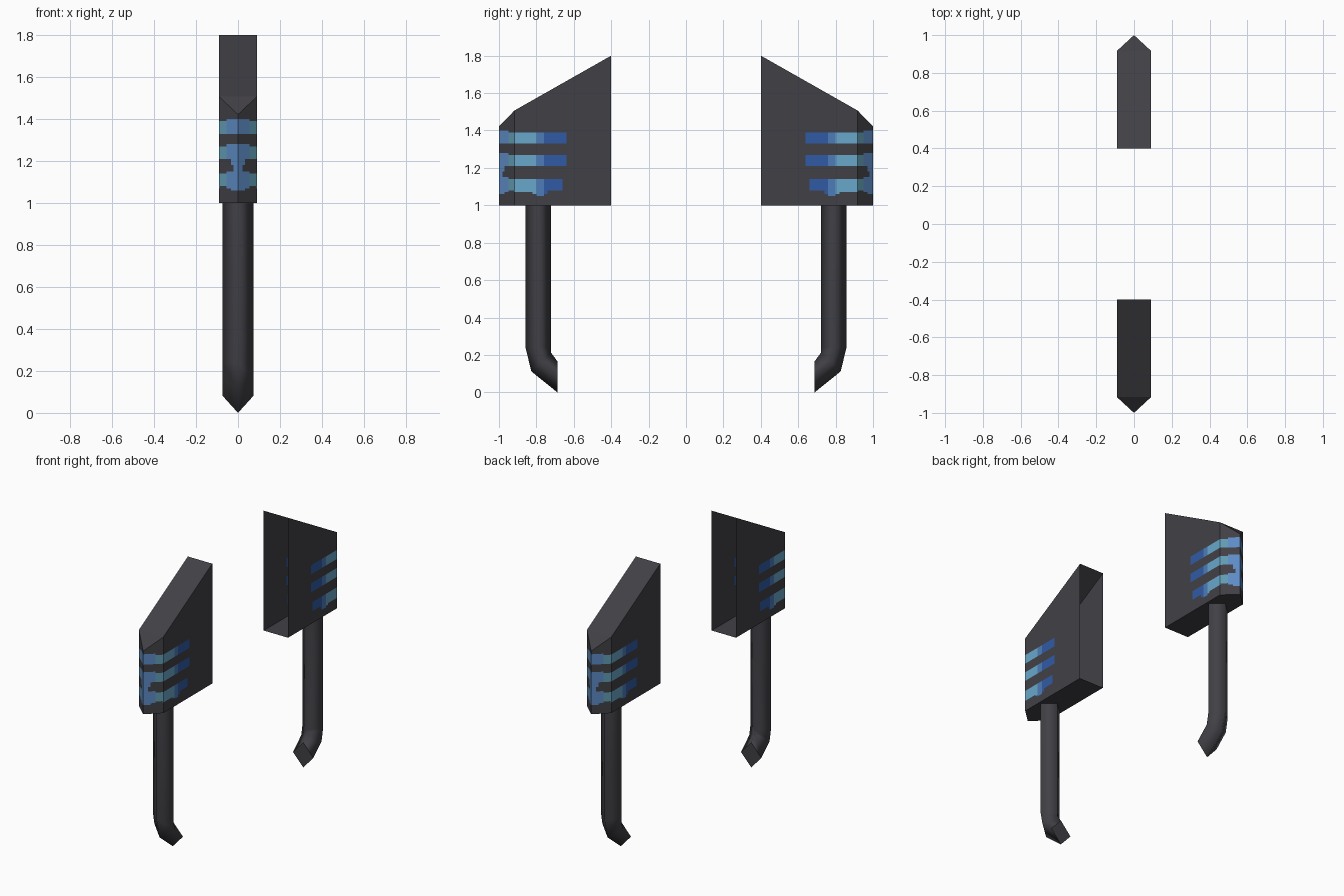
import bpy, bmesh
from mathutils import Vector

if "Cube" in bpy.data.objects:
    bpy.data.objects.remove(bpy.data.objects["Cube"])


def material(name, rgb):
    m = bpy.data.materials.new(name)
    m.diffuse_color = (*rgb, 1)
    m.use_nodes = True
    m.node_tree.nodes["Principled BSDF"].inputs["Base Color"].default_value = m.diffuse_color
    return m


MATS = [
    material("charcoal", (0.053, 0.051, 0.060)),
    material("deep blue", (0.030, 0.105, 0.380)),
    material("mid blue", (0.075, 0.200, 0.480)),
    material("sky blue", (0.140, 0.390, 0.600)),
    material("teal blue", (0.120, 0.330, 0.450)),
    material("nose blue", (0.110, 0.260, 0.560)),
]


def finish(bm, name):
    """Make the object, mirrored front to back."""
    me = bpy.data.meshes.new(name)
    bm.to_mesh(me)
    bm.free()
    for m in MATS:
        me.materials.append(m)
    ob = bpy.data.objects.new(name, me)
    bpy.context.collection.objects.link(ob)
    mod = ob.modifiers.new("mirror", 'MIRROR')
    mod.use_axis = (False, True, False)
    mod.use_mirror_merge = False
    return ob


def stripe_colour(x, y, z):
    """Material index of a point on the pod walls."""
    x = abs(x)
    # hourglass joining the two lower stripes across the nose
    if y > 0.918 and 1.06 < z < 1.22:
        if x < 0.022 + 0.35 * abs(z - 1.165) and (z > 1.08 or x < 0.03):
            return 5
    for i, mid in enumerate((1.362, 1.242, 1.110)):
        low, high = mid - 0.030, mid + 0.030
        if 0.77 < y < 0.92:
            low -= 0.006
        if x < 0.05:
            high += 0.008
            low -= 0.006
        if i == 2 and 0.745 < y < 0.82:          # drip under the lowest stripe
            low -= 0.032 if 0.76 < y < 0.80 else 0.018
        if i == 2 and y < 0.655:
            return 0
        if low < z < high and y > 0.64:
            if y < 0.76:
                return 1
            if y < 0.80:
                return 2
            if y < 0.918:
                return 3
            return 4 if x > 0.05 else 5
    return 0


# Pod: hollow wedge with a pointed nose, open on its inner side
W, Y0, Y1 = 0.09, 0.40, 0.917
plan = [(-W, Y0, 1.80), (-W, Y1, 1.507), (0, 1.0, 1.422), (W, Y1, 1.507), (W, Y0, 1.80)]
bm = bmesh.new()
lo = [bm.verts.new((x, y, 1.0)) for x, y, z in plan]
hi = [bm.verts.new(p) for p in plan]
for i in range(4):
    bm.faces.new((lo[i], hi[i], hi[i + 1], lo[i + 1]))
bm.faces.new(lo)
bm.faces.new((hi[0], hi[4], hi[3], hi[1]))
bm.faces.new((hi[1], hi[3], hi[2]))


# Cut the walls finely so the painted stripes follow face edges
def cut(co, no):
    walls = [f for f in bm.faces if abs(f.normal.z) < 0.1]
    geom = walls + list({e for f in walls for e in f.edges}) + list({v for f in walls for v in f.verts})
    bmesh.ops.bisect_plane(bm, geom=geom, plane_co=co, plane_no=no, dist=1e-5)
    bm.normal_update()


bm.normal_update()
for k in range(37):
    cut(Vector((0, 0, 1.05 + k * 0.01)), Vector((0, 0, 1)))
for k in range(36):
    cut(Vector((0, 0.64 + k * 0.01, 0)), Vector((0, 1, 0)))
for f in bm.faces:
    if abs(f.normal.z) < 0.1:
        f.material_index = stripe_colour(*f.calc_center_median())
finish(bm, "pod")

# Leg: diamond-section strut that bends inward at the foot
rings = [  # outer y, z, inner y, z
    (0.858, 1.000, 0.722, 1.000),
    (0.858, 0.240, 0.722, 0.240),
    (0.827, 0.112, 0.722, 0.213),
    (0.688, 0.000, 0.688, 0.166),
]
bm = bmesh.new()
loops = []
for oy, oz, iy, iz in rings:
    my, mz = (oy + iy) / 2, (oz + iz) / 2
    loops.append([bm.verts.new(p) for p in
                  ((0, oy, oz), (0.075, my, mz), (0, iy, iz), (-0.075, my, mz))])
for a, b in zip(loops, loops[1:]):
    for i in range(4):
        j = (i + 1) % 4
        bm.faces.new((a[i], a[j], b[j], b[i])).smooth = True
cap = bm.faces.new(loops[-1])
bmesh.ops.recalc_face_normals(bm, faces=bm.faces[:])
for e in cap.edges:
    e.smooth = False
finish(bm, "leg")
